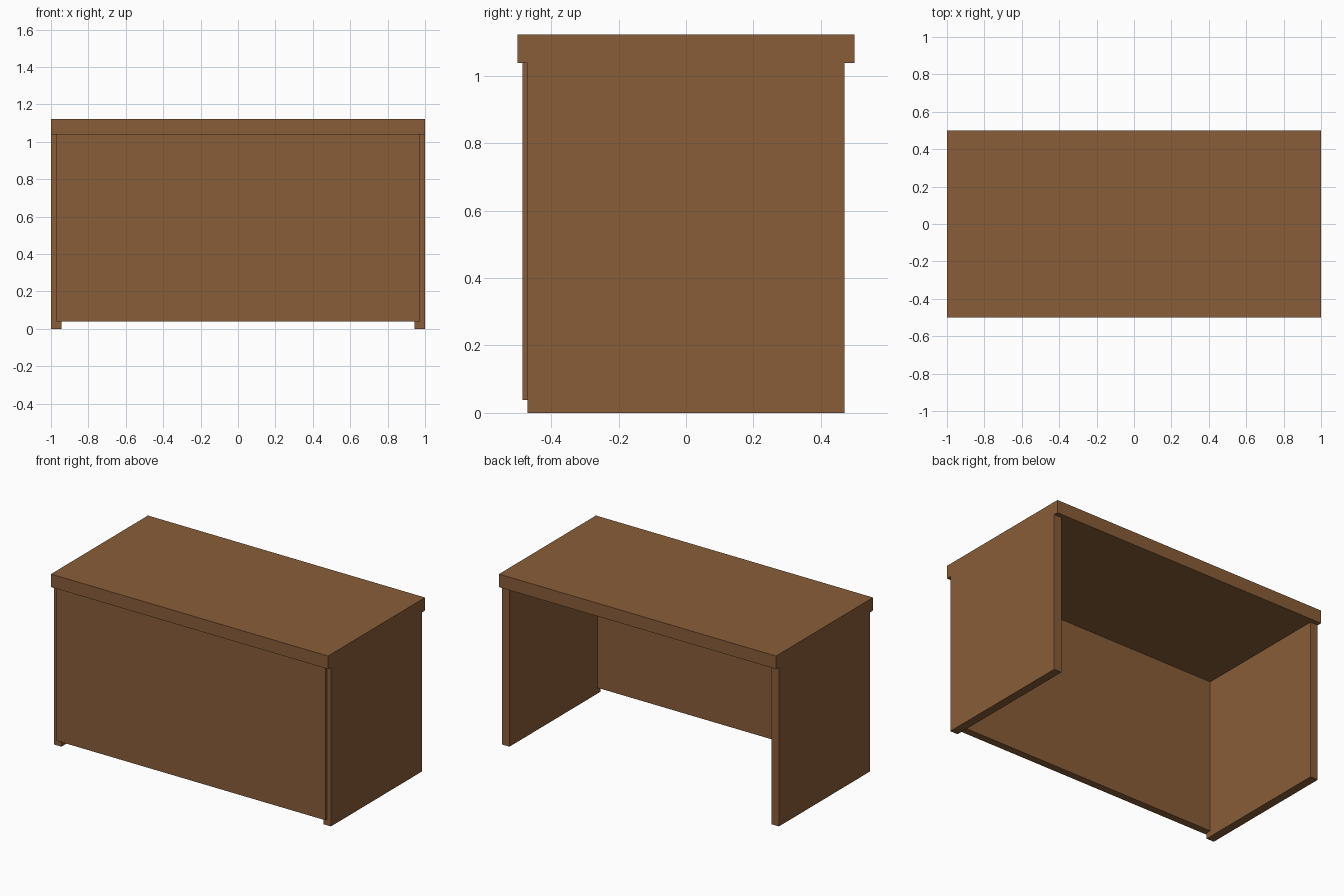
import bpy
import bmesh
from mathutils import Vector

cube = bpy.data.objects.get("Cube")
if cube:
    bpy.data.objects.remove(cube, do_unlink=True)

# Single wood colour
wood = bpy.data.materials.new("brown_wood")
wood.use_nodes = True
colour = (0.25, 0.11, 0.04, 1.0)
wood.diffuse_color = colour
bsdf = wood.node_tree.nodes["Principled BSDF"]
bsdf.inputs["Base Color"].default_value = colour
bsdf.inputs["Roughness"].default_value = 0.8


def board(name, low, high):
    """Add a flat-faced box spanning two opposite corners."""
    low, high = Vector(low), Vector(high)
    centre, size = (low + high) / 2, high - low
    bm = bmesh.new()
    bmesh.ops.create_cube(bm, size=1)
    bmesh.ops.scale(bm, vec=size, verts=bm.verts)
    mesh = bpy.data.meshes.new(name)
    bm.to_mesh(mesh)
    bm.free()
    mesh.materials.append(wood)
    obj = bpy.data.objects.new(name, mesh)
    obj.location = centre
    bpy.context.collection.objects.link(obj)
    return obj


UNDERSIDE = 1.038   # height where the desk top rests
SIDE = 0.055        # side panel thickness

# Desk top, overhanging front and back
board("desk_top", (-1, -0.5, UNDERSIDE), (1, 0.5, 1.123))

# Side panels, flush with the ends of the top
board("left_side_panel", (1 - SIDE, -0.47, 0), (1, 0.47, UNDERSIDE))
board("right_side_panel", (-1, -0.47, 0), (SIDE - 1, 0.47, UNDERSIDE))

# Front panel, let into the sides and raised off the floor
board("front_panel", (-0.97, -0.485, 0.038), (0.97, -0.437, UNDERSIDE))
